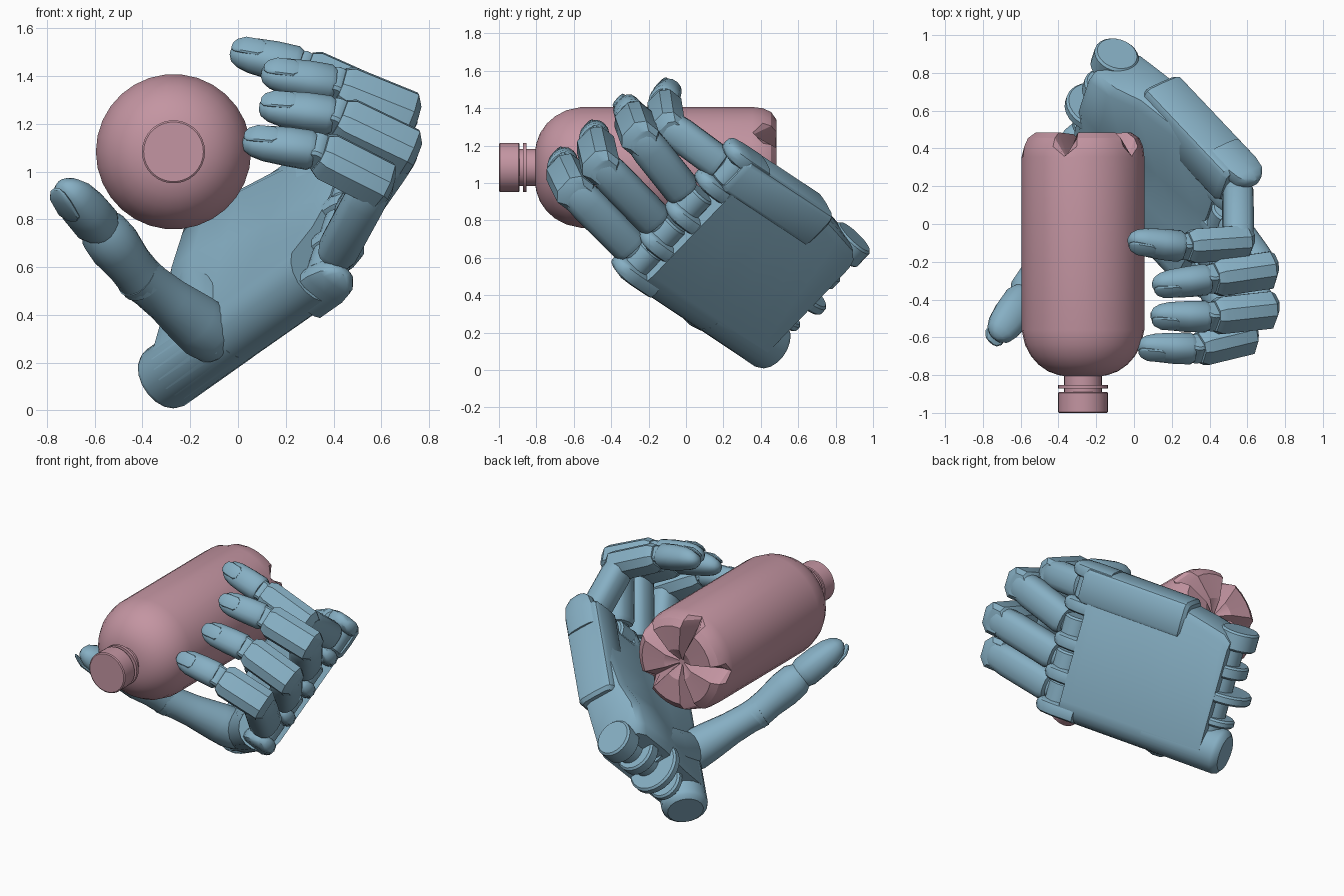
import bpy, bmesh, math
from mathutils import Vector as V

if "Cube" in bpy.data.objects:
    bpy.data.objects.remove(bpy.data.objects["Cube"])

# Hand frame: F towards fingers, S towards index side, P out of the palm
F = V((.62, -.655, .433)).normalized()
S = V((.224, .676, .702)).normalized()
P = F.cross(S).normalized()
ORG = V((-.32, .464, .126))


def loc(a, b, c):
    return ORG + F * a + S * b + P * c


def material(name, col):
    m = bpy.data.materials.new(name)
    m.diffuse_color = (*col, 1)
    m.use_nodes = True
    m.node_tree.nodes["Principled BSDF"].inputs["Base Color"].default_value = m.diffuse_color
    return m


BLUE = material("hand_blue", (.24, .43, .55))
PINK = material("bottle_pink", (.55, .30, .36))


def loft(name, rings, mat, angle=35):
    """Skin a list of equal-length closed rings and cap both ends."""
    bm = bmesh.new()
    vr = [[bm.verts.new(p) for p in r] for r in rings]
    n = len(vr[0])
    for r0, r1 in zip(vr, vr[1:]):
        for i in range(n):
            bm.faces.new((r0[i], r0[(i + 1) % n], r1[(i + 1) % n], r1[i]))
    bm.faces.new(vr[0][::-1])
    bm.faces.new(vr[-1])
    bmesh.ops.recalc_face_normals(bm, faces=bm.faces)
    me = bpy.data.meshes.new(name)
    bm.to_mesh(me)
    bm.free()
    ob = bpy.data.objects.new(name, me)
    bpy.context.collection.objects.link(ob)
    me.materials.append(mat)
    bpy.context.view_layer.objects.active = ob
    bpy.ops.object.select_all(action='DESELECT')
    ob.select_set(True)
    bpy.ops.object.shade_smooth_by_angle(angle=math.radians(angle))
    return ob


def seg(name, p0, p1, prof, up, n=16, k=1.0, phase=0.0):
    """Limb section; prof = (fraction, half width, half height[, lift])."""
    p0, p1 = V(p0), V(p1)
    d = (p1 - p0).normalized()
    side = d.cross(up).normalized()
    u = side.cross(d).normalized()
    f = lambda v: math.copysign(abs(v) ** k, v)
    rings = []
    for t, w, h, *lift in prof:
        q = p0.lerp(p1, t) + u * (lift[0] if lift else 0)
        angs = [2 * math.pi * (i + phase) / n for i in range(n)]
        rings.append([q + side * w * f(math.cos(x)) + u * h * f(math.sin(x)) for x in angs])
    return loft(name, rings, BLUE)


def disc(name, c, axis, r, w):
    axis = V(axis).normalized()
    up = V((0, 0, 1)) if abs(axis.z) < .9 else V((1, 0, 0))
    b = .012
    e = b / w
    return seg(name, c - axis * w / 2, c + axis * w / 2,
               [(0, r - b, r - b), (e, r, r), (1 - e, r, r), (1, r - b, r - b)], up, 24)


# Bottle: lathe along y, every sixth vertex of the base pushed in as a groove
prof = [(-1, .125), (-.995, .132), (-.895, .132), (-.89, .128), (-.89, .1), (-.872, .1), (-.872, .132),
        (-.852, .132), (-.852, .1), (-.805, .1), (-.80, .13), (-.78, .185), (-.745, .235),
        (-.70, .275), (-.64, .307), (-.56, .325), (.355, .325), (.41, .318), (.455, .298),
        (.485, .255), (.475, .1), (.43, .02)]
rings = []
for y, r in prof:
    ring = []
    for i in range(30):
        t = math.radians(36 + i * 12)
        yy = min(y, .358) if i % 6 == 0 and r > .09 else y
        ring.append(V((-.27 + r * math.cos(t), yy, 1.083 + r * math.sin(t))))
    rings.append(ring)
loft("bottle", rings, PINK, 25)


# Palm: rounded little-finger edge, flat back, thicker heel
def palm_ring(a, bmax, t):
    pts = [(.14 * math.cos(x), .14 * math.sin(x)) for x in
           [math.radians(90 + 20 * i) for i in range(10)]]
    pts += [(bmax - .06, -.14), (bmax - .015, -.12), (bmax, -.08), (bmax, t * .5),
            (bmax - .02, t * .85), (bmax - .07, t), (.42, t), (.2, (t + .12) / 2)]
    return [loc(a, b, c) for b, c in pts]


loft("palm", [palm_ring(a, b, t) for a, b, t in
              [(.11, .70, .17), (.16, .74, .2), (.3, .77, .2), (.45, .8, .15), (.7, .81, .11),
               (.99, .82, .08), (1.05, .81, .05)]], BLUE)
seg("palm_edge", loc(0, 0, 0), loc(.5, 0, 0),
    [(-.02, .11, .11), (.02, .135, .135), (.06, .142, .142), (1, .14, .14)], -P, 18)
seg("index_metacarpal", loc(.42, .72, -.025), loc(1.12, .72, -.025),
    [(0, .1, .11), (.03, .118, .128), (.96, .118, .128), (1, .1, .11)], -P, 16, .35)

# Wrist hinge lugs
for i, (a, b, c, r, w) in enumerate([(.1, .18, 0, .11, .05), (.11, .34, .03, .17, .06),
                                     (.13, .50, .02, .13, .08), (.11, .70, .01, .12, .12)]):
    disc(f"wrist_lug_{i+1}", loc(a, b, c), S, r, w)
disc("wrist_barrel", loc(.14, .38, .0), S, .085, .7)

# Knuckle lugs between the fingers
for i, b in enumerate([-.075, .135, .345, .58, .80]):
    seg(f"knuckle_lug_{i+1}", loc(.95, b, -.035), loc(1.22, b, -.035),
        [(0, .05, .105), (.55, .05, .105), (.8, .048, .09), (.93, .038, .06), (1, .02, .025)],
        -P, 12, .6)

# Fingers: knuckle, middle joint, end joint, tip, width scale
fingers = {
    "index": ((.55, .24, 1.06), (.55, -.10, 1.31), (.27, -.12, 1.435), (-.03, -.09, 1.51), .92),
    "middle": ((.48, .03, .90), (.68, -.25, 1.25), (.41, -.29, 1.36), (.10, -.33, 1.42), 1.0),
    "ring": ((.43, -.11, .74), (.68, -.46, 1.10), (.41, -.49, 1.23), (.09, -.49, 1.28), 1.0),
    "little": ((.38, -.235, .60), (.575, -.60, .96), (.33, -.66, 1.085), (.02, -.655, 1.135), 1.0),
}
for nm, (k0, k1, k2, k3, s) in fingers.items():
    k0, k1, k2, k3 = map(V, (k0, k1, k2, k3))
    ups = [S.cross((q - p).normalized()).normalized() for p, q in ((k0, k1), (k1, k2), (k2, k3))]
    disc(nm + "_knuckle", k0, S, .085 * s, .15)
    seg(nm + "_proximal", k0, k1,
        [(.0, .06 * s, .05 * s), (.15, .065 * s, .055 * s), (.16, .088 * s, .078 * s), (.22, .1 * s, .087 * s),
         (.8, .1 * s, .088 * s), (.97, .092 * s, .086 * s), (1.07, .07, .065)], ups[0], 16, .75)
    # blocky middle section, bevelled at both ends
    seg(nm + "_middle", k1, k2,
        [(-.25, .075 * s, .06 * s, -.018), (-.14, .103 * s, .093 * s), (.83, .104 * s, .092 * s),
         (.95, .084 * s, .075 * s)], ups[1], 8, .75, .5)
    disc(nm + "_end_joint", k2, ups[1].cross(k2 - k1), .058 * s, .13 * s)
    seg(nm + "_distal", k2, k3,
        [(.03, .068, .066), (.1, .082, .078), (.4, .081, .075), (.7, .076, .066, -.003),
         (.86, .063, .053, -.006), (.96, .042, .034, -.009), (1.0, .015, .012, -.01)], ups[2], 16, .85)
    seg(nm + "_nail", k2.lerp(k3, .55), k2.lerp(k3, .99),
        [(0, .03, .01, .06), (.15, .045, .014, .057), (.65, .045, .014, .05),
         (.9, .034, .011, .036), (1, .015, .006, .028)], ups[2], 12, .8)

# Thumb: ball base, tapered metacarpal, joint and tip
TU = V((-.6, -.6, -.5))
base, knob, ip, tip = V((-.12, .12, .325)), V((-.41, -.17, .555)), V((-.56, -.36, .745)), V((-.73, -.6, .945))
seg("thumb_heel", loc(.2, .45, .06), base,
    [(0, .12, .13), (.5, .14, .12), (.9, .12, .11), (1.1, .1, .09), (1.2, .05, .05)], P, 16)
seg("thumb_base", base, knob,
    [(-.24, .04, .04), (-.2, .08, .08), (-.1, .115, .115), (.05, .128, .128), (.25, .12, .12), (.6, .1, .1),
     (.85, .095, .095), (1.05, .1, .1)], TU, 18)
seg("thumb_proximal", knob, ip,
    [(-.1, .098, .098), (.3, .095, .098), (.7, .11, .11), (1.0, .105, .105), (1.15, .08, .08)], TU, 18)
seg("thumb_distal", ip, tip,
    [(.1, .085, .08), (.2, .1, .092), (.5, .1, .09), (.75, .09, .078), (.9, .073, .058),
     (.98, .045, .035), (1.02, .015, .012)], TU, 16, .85)
seg("thumb_nail", ip.lerp(tip, .6), ip.lerp(tip, 1.06),
    [(0, .035, .012, .078), (.15, .058, .016, .074), (.7, .058, .014, .06),
     (.92, .04, .01, .046), (1, .02, .006, .038)], TU, 12, .8)
